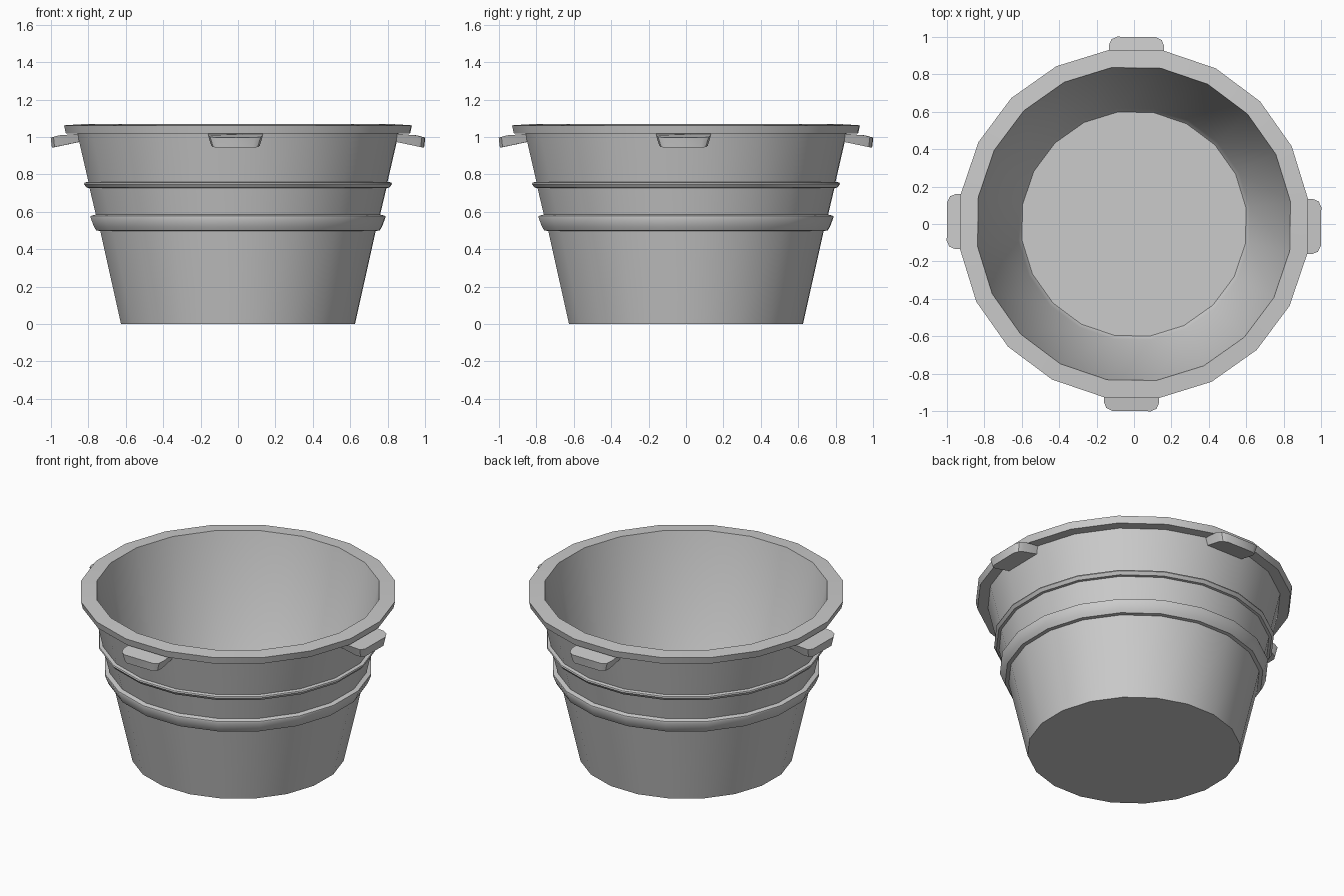
import bpy, bmesh, math
from mathutils import Matrix

if "Cube" in bpy.data.objects:
    bpy.data.objects.remove(bpy.data.objects["Cube"])

SIDES = 20
TWIST = math.radians(-0.8)   # slight turn of the whole model


def make_object(name, bm, angle):
    bmesh.ops.recalc_face_normals(bm, faces=bm.faces)
    mesh = bpy.data.meshes.new(name)
    bm.to_mesh(mesh)
    bm.free()
    ob = bpy.data.objects.new(name, mesh)
    bpy.context.collection.objects.link(ob)
    bpy.ops.object.select_all(action='DESELECT')
    ob.select_set(True)
    bpy.context.view_layer.objects.active = ob
    bpy.ops.object.shade_smooth_by_angle(angle=math.radians(angle))
    return ob


def lathe(name, profile):
    """Turn a radius/height profile around z and cap both ends."""
    bm = bmesh.new()
    rings = []
    for r, z in profile:
        ring = []
        for i in range(SIDES):
            a = TWIST + math.pi / SIDES + i * math.tau / SIDES
            ring.append(bm.verts.new((r * math.cos(a), r * math.sin(a), z)))
        rings.append(ring)
    for lo, hi in zip(rings, rings[1:]):
        for i in range(SIDES):
            j = (i + 1) % SIDES
            bm.faces.new((lo[i], lo[j], hi[j], hi[i]))
    bm.faces.new(rings[0])
    bm.faces.new(rings[-1])
    return make_object(name, bm, 40)


# Tub: outer wall with two raised bands, flat rim, inner wall and floor
lathe("tub", [
    (0.632, 0.0), (0.744, 0.497),
    (0.766, 0.500), (0.778, 0.52), (0.797, 0.570), (0.795, 0.578), (0.768, 0.585),
    (0.802, 0.727), (0.818, 0.729), (0.832, 0.748), (0.829, 0.756), (0.808, 0.760),
    (0.868, 1.018), (0.930, 1.018), (0.940, 1.062),
    (0.845, 1.068), (0.625, 0.075), (0.605, 0.05),
])


def tab(name, turn):
    """Tilted lug with clipped outer corners and a narrower underside."""
    outline = [(0.83, -0.147), (0.955, -0.147), (0.985, -0.135), (1.0, -0.105)]
    outline += [(x, -y) for x, y in reversed(outline)]
    bm = bmesh.new()
    top = [bm.verts.new((x, y, 1.018 - 0.27 * max(0, x - 0.92)))
           for x, y in outline]
    low = [bm.verts.new((x - 0.006, y * 0.88, 0.974 - 0.21 * (x - 0.85)))
           for x, y in outline]
    n = len(outline)
    bm.faces.new(top)
    bm.faces.new(low)
    for i in range(n):
        j = (i + 1) % n
        bm.faces.new((top[i], top[j], low[j], low[i]))
    bm.transform(Matrix.Rotation(turn + TWIST, 4, 'Z'))
    make_object(name, bm, 35)


# Four lugs under the rim
for k, side in enumerate(("right", "back", "left", "front")):
    tab(side + "_lug", k * math.pi / 2)
